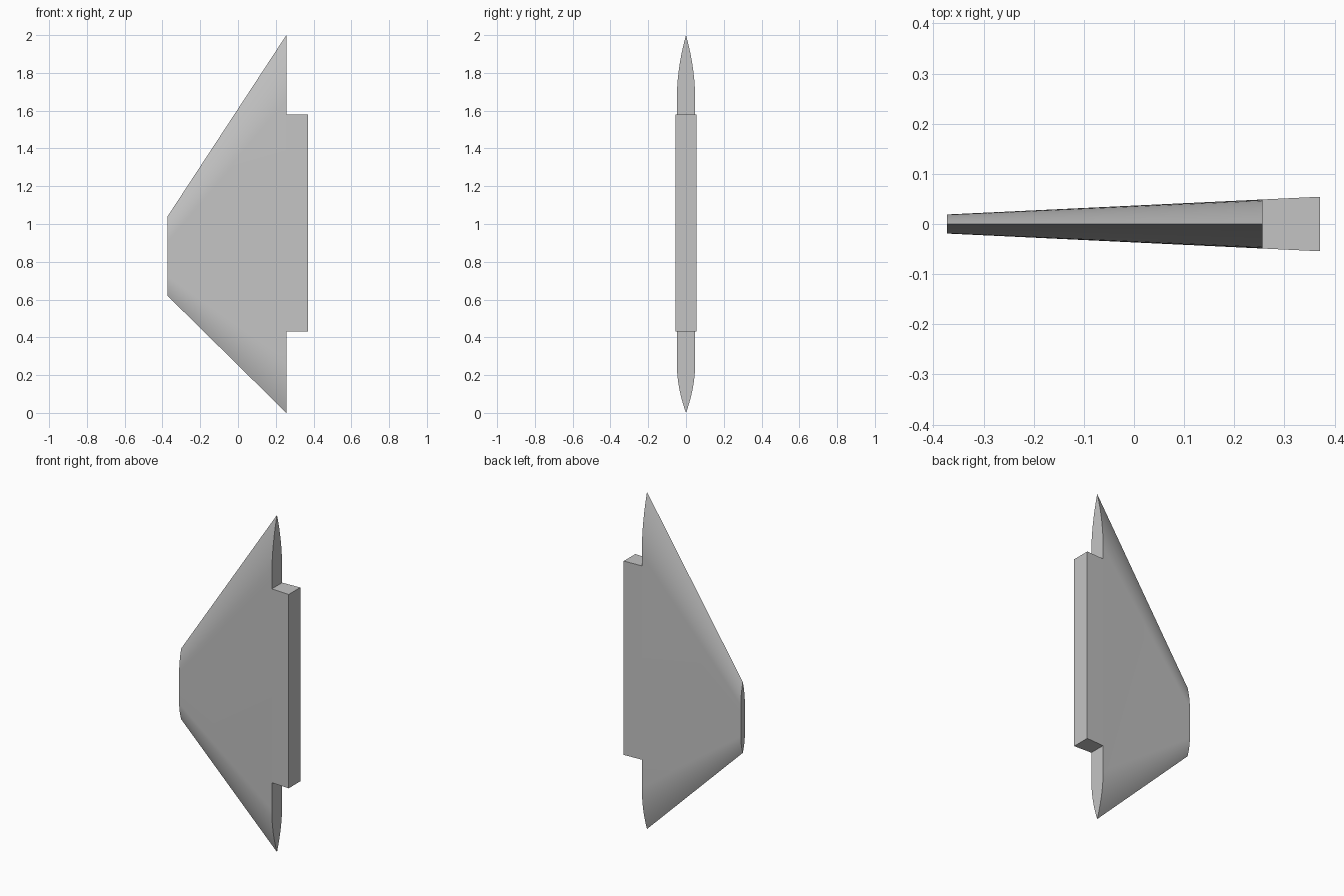
import bpy, bmesh, math

if "Cube" in bpy.data.objects:
    bpy.data.objects.remove(bpy.data.objects["Cube"], do_unlink=True)

grey = bpy.data.materials.new("plain_grey")
grey.use_nodes = True
grey.diffuse_color = (0.55, 0.55, 0.55, 1)
grey.node_tree.nodes["Principled BSDF"].inputs["Base Color"].default_value = (0.55, 0.55, 0.55, 1)

ROOT_X, TIP_X, TAB_X = 0.256, -0.373, 0.371
STEPS = 12


def half_thickness(x):
    # thickness grows evenly from tip to tab
    return 0.019 + (x - TIP_X) * 0.0475


def section(x, low, high, low_nose, high_nose):
    # closed outline in y-z with pointed, rounded noses at both ends
    t = half_thickness(x)
    side = []
    for i in range(STEPS + 1):
        s = i / STEPS
        side.append((t * (1 - (1 - s) ** 2), low + low_nose * s))
    for i in range(STEPS, -1, -1):
        s = i / STEPS
        side.append((t * (1 - (1 - s) ** 2), high - high_nose * s))
    back = [(x, y, z) for y, z in side]
    front = [(x, -y, z) for y, z in reversed(side[1:-1])]
    return back + front


def loft(name, start, end):
    bm = bmesh.new()
    rings = [[bm.verts.new(p) for p in ring] for ring in (start, end)]
    n = len(start)
    for i in range(n):
        j = (i + 1) % n
        bm.faces.new((rings[0][i], rings[0][j], rings[1][j], rings[1][i]))
    for ring in rings:
        bm.faces.new(ring)
    bmesh.ops.recalc_face_normals(bm, faces=bm.faces)
    mesh = bpy.data.meshes.new(name)
    bm.to_mesh(mesh)
    bm.free()
    mesh.materials.append(grey)
    obj = bpy.data.objects.new(name, mesh)
    bpy.context.collection.objects.link(obj)
    bpy.ops.object.select_all(action="DESELECT")
    obj.select_set(True)
    bpy.context.view_layer.objects.active = obj
    bpy.ops.object.shade_smooth_by_angle(angle=math.radians(25))
    return obj


def rectangle(x, low, high):
    t = half_thickness(x)
    return [(x, -t, low), (x, t, low), (x, t, high), (x, -t, high)]


# swept fin blade, with noses narrowing towards the tip
taper = half_thickness(TIP_X) / half_thickness(ROOT_X)
loft("fin_blade",
     section(TIP_X, 0.62, 1.04, 0.27 * taper, 0.35 * taper),
     section(ROOT_X, 0.0, 2.0, 0.27, 0.35))

# mounting tab along the root
loft("mounting_tab", rectangle(ROOT_X, 0.43, 1.58), rectangle(TAB_X, 0.43, 1.58))
